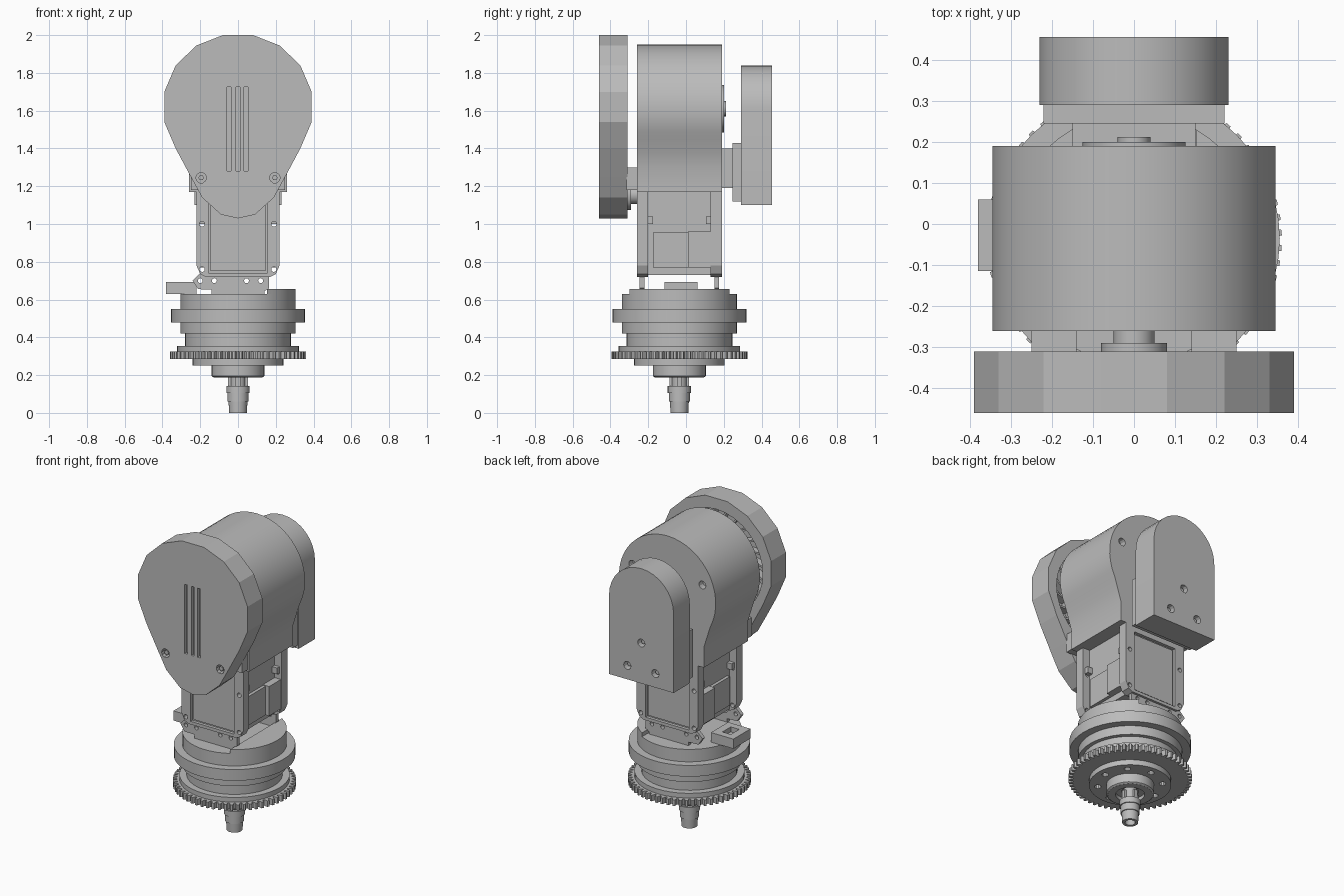
import bpy, bmesh
from math import sin, cos, pi, radians
from mathutils import Matrix

if "Cube" in bpy.data.objects:
    bpy.data.objects.remove(bpy.data.objects["Cube"])

grey = bpy.data.materials.new("machined grey")
grey.use_nodes = True
grey.diffuse_color = (0.5, 0.5, 0.5, 1)
grey.node_tree.nodes["Principled BSDF"].inputs["Base Color"].default_value = (0.5, 0.5, 0.5, 1)

AXIS_Y = -0.035  # the turntable and neck share this centre


def finish(name, bm, smooth=0):
    bmesh.ops.recalc_face_normals(bm, faces=bm.faces)
    mesh = bpy.data.meshes.new(name)
    bm.to_mesh(mesh)
    bm.free()
    mesh.materials.append(grey)
    ob = bpy.data.objects.new(name, mesh)
    bpy.context.collection.objects.link(ob)
    if smooth:
        select(ob)
        bpy.ops.object.shade_smooth_by_angle(angle=radians(smooth))
    return ob


def select(ob):
    bpy.ops.object.select_all(action='DESELECT')
    ob.select_set(True)
    bpy.context.view_layer.objects.active = ob


def prism(name, outline, lo, hi, axis='Y', smooth=0):
    """Extrude a 2D outline: (x, z) along Y, (y, z) along X, (x, y) along Z."""
    place = {'Y': lambda a, b, d: (a, d, b), 'X': lambda a, b, d: (d, a, b),
             'Z': lambda a, b, d: (a, b, d)}[axis]
    bm = bmesh.new()
    rings = [[bm.verts.new(place(a, b, d)) for a, b in outline] for d in (lo, hi)]
    bm.faces.new(rings[0])
    bm.faces.new(rings[1])
    n = len(outline)
    for i in range(n):
        j = (i + 1) % n
        bm.faces.new((rings[0][i], rings[0][j], rings[1][j], rings[1][i]))
    return finish(name, bm, smooth)


def box(name, x, y, z):
    return prism(name, [(x[0], y[0]), (x[1], y[0]), (x[1], y[1]), (x[0], y[1])], *z, axis='Z')


def arc(cx, cy, r, a0=0, a1=360, n=24):
    closed = a1 - a0 == 360
    steps = n if closed else n + 1
    return [(cx + r * cos(radians(a0 + (a1 - a0) * i / n)),
             cy + r * sin(radians(a0 + (a1 - a0) * i / n))) for i in range(steps)]


def cut(ob, *cutters):
    for c in cutters:
        mod = ob.modifiers.new("cut", 'BOOLEAN')
        mod.object, mod.operation, mod.solver = c, 'DIFFERENCE', 'EXACT'
        select(ob)
        bpy.ops.object.modifier_apply(modifier=mod.name)
        bpy.data.objects.remove(c)
    return ob


def hole(x, z, r, lo, hi, n=12):
    return prism("cutter", arc(x, z, r, n=n), lo, hi)


def lathe(name, profile, seg=48):
    bm = bmesh.new()
    verts = [bm.verts.new((r, 0, z)) for r, z in profile]
    edges = [bm.edges.new(p) for p in zip(verts, verts[1:])]
    bmesh.ops.spin(bm, geom=verts + edges, cent=(0, 0, 0), axis=(0, 0, 1),
                   angle=2 * pi, steps=seg, use_merge=True)
    bmesh.ops.remove_doubles(bm, verts=bm.verts, dist=1e-5)
    bmesh.ops.translate(bm, verts=bm.verts, vec=(0, AXIS_Y, 0))
    return finish(name, bm, 30)


def mirrored(half):
    """Close a right-hand outline by reflecting it in x."""
    return half + [(-x, z) for x, z in reversed(half) if x > 0]


# Front cover: faceted teardrop, slotted in front and hollow behind
teardrop = mirrored([(0, 1.03), (.09, 1.05), (.19, 1.14), (.25, 1.25), (.33, 1.4), (.39, 1.54),
                     (.39, 1.7), (.33, 1.84), (.22, 1.945), (.08, 2.0)])
cover = prism("front_cover", teardrop, -.46, -.31)
cut(cover, prism("cutter", arc(0, 1.6, .33, n=32), -.38, -.2))
for x in (-.048, 0, .043):
    cut(cover, box("cutter", (x - .01, x + .01), (-.6, -.44), (1.28, 1.725)))
for s in (-1, 1):
    cut(cover, hole(s * .195, 1.245, .028, -.6, -.42, 10))
    prism("cover_screw", arc(s * .195, 1.245, .015, n=6), -.45, -.41)
    box("cover_bracket", sorted((s * .14, s * .25)), (-.315, -.255), (1.18, 1.3))
prism("cover_inner_ring", arc(0, 1.6, .24, n=32), -.385, -.34, smooth=30)
for i in range(24):  # slanted fins inside the cover
    a = 2 * pi * i / 24
    fin = [(.235 * cos(a), 1.6 + .235 * sin(a)), (.235 * cos(a + .05), 1.6 + .235 * sin(a + .05)),
           (.335 * cos(a + .2), 1.6 + .335 * sin(a + .2)), (.335 * cos(a + .16), 1.6 + .335 * sin(a + .16))]
    prism("cover_fin", fin, -.385, -.33)

# Main motor housing: round drum running down into a square skirt
body = [(-.26, 1.17), (.26, 1.17), (.26, 1.3), (.285, 1.38)] + \
    arc(0, 1.605, .345, -27, 207, 30) + [(-.285, 1.38), (-.26, 1.3)]
housing = prism("motor_housing", body, -.26, .19, smooth=25)
for s in (-1, 1):
    cut(housing, hole(s * .25, 1.7, .025, .15, .3))
prism("front_hub", arc(0, 1.155, .05, n=20), -.305, -.25, smooth=30)
prism("front_hub_flange", arc(0, 1.155, .08, n=20), -.31, -.29, smooth=30)
prism("rear_hub", arc(0, 1.61, .125, n=24), .185, .2, smooth=30)
prism("rear_hub_cap", arc(0, 1.61, .04, n=16), .195, .212, smooth=30)

# Rear cover: arched box on a stepped mount
arch = [(-.23, 1.1), (.23, 1.1)] + arc(0, 1.61, .23, 0, 180, 16)
rear = prism("rear_cover", arch, .29, .455, smooth=25)
for x, z in ((0, 1.36), (.1, 1.19), (-.1, 1.19)):
    cut(rear, hole(x, z, .026, .4, .6))
    prism("rear_screw", arc(x, z, .014, n=6), .39, .435)
box("rear_mount", (-.22, .22), (.245, .295), (1.12, 1.43))
box("rear_mount_neck", (-.15, .15), (.185, .25), (1.19, 1.4))

# Neck: servo block between two framed plates
box("servo_block", (-.17, .17), (-.2, .13), (.73, 1.18))
box("servo_lower_case", (-.19, .19), (-.175, .105), (.77, .955))
for s in (-1, 1):
    box("side_connector", sorted((s * .17, s * .215)), (.01, .13), (.77, .96))
    for y in (-.19, .12):
        box("side_clip", sorted((s * .16, s * .205)), (y - .015, y + .015), (1.0, 1.04))

# Frame plates, front and back, each with a recessed panel and a foot strip
frame = mirrored([(.17, .72), (.2, .735), (.22, .78), (.22, 1.18)])
foot = [(-.24, .7), (-.21, .655), (.14, .645), (.165, .66), (.165, .725), (-.2, .74)]
for name, out, inn in (("front", -.26, -.2), ("rear", .19, .13)):
    lo, hi = sorted((out, inn))
    sign = 1 if out > 0 else -1
    plate = prism(name + "_frame_plate", frame, lo, hi)
    cut(plate, box("cutter", (-.155, .155), sorted((out - sign * .02, out + sign * .1)), (.74, 1.13)))
    for x in (-.19, .19):
        for z in (.76, 1.0):
            cut(plate, hole(x, z, .014, lo - .1, hi + .1))
    tab = sorted((out - sign * .015, out - sign * .04))
    strip = prism(name + "_foot_strip", foot, *tab)
    for x in (-.2, -.125, .045, .12):
        cut(strip, hole(x, .7, .013, -.5, .5))
    box(name + "_foot", (-.14, .14), tab, (.62, .67))
    box(name + "_panel", (-.145, .145), sorted((out - sign * .012, out - sign * .03)), (.75, 1.12))

# Turntable: stacked rings around the vertical axis
lathe("turntable_rings", [(0, .63), (.305, .63), (.305, .55), (.355, .55), (.355, .478), (.305, .478),
                          (.305, .42), (.28, .42), (.28, .355), (.322, .355), (.322, .325), (0, .325)])
raised = [(x, y + AXIS_Y) for x, y in arc(0, 0, .305, -60, 60, 16)]
prism("turntable_raised_segment", raised, .62, .655, axis='Z', smooth=30)
plug = box("cable_plug", (-.38, -.22), (-.115, .06), (.63, .692))
cut(plug, box("cutter", (-.33, -.27), (-.07, .015), (.66, .8)))

# Drive gear with square teeth
TEETH = 60
gear = []
for i in range(TEETH):
    for f, r in ((0, .335), (.2, .36), (.55, .36), (.75, .335)):
        a = 2 * pi * (i + f) / TEETH
        gear.append((r * cos(a), AXIS_Y + r * sin(a)))
prism("drive_gear", gear, .286, .325, axis='Z')

# Hub plate with bolt holes, bearing collar and hollow spindle
hub = lathe("hub_plate", [(0, .3), (.24, .3), (.24, .252), (0, .252)])
for i in range(8):
    a = 2 * pi * i / 8
    bolt = arc(.19 * cos(a), AXIS_Y + .19 * sin(a), .02, n=10)
    cut(hub, prism("cutter", bolt, .2, .275, axis='Z'))
lathe("bearing_collar", [(.05, .26), (.14, .26), (.14, .195), (.13, .188), (.085, .188), (.085, .21), (.05, .21)], 32)
lathe("spindle", [(0, .26), (.04, .26), (.04, .142), (.062, .142), (.062, .105), (.056, .105),
                  (.056, .06), (.05, .06), (.047, 0), (.03, 0), (.03, .05), (0, .05)], 24)
for i in range(4):
    a = pi / 2 * i
    x, y = .04 * cos(a), AXIS_Y + .04 * sin(a)
    box("spindle_key", (x - .012, x + .012), (y - .012, y + .012), (.14, .2))
